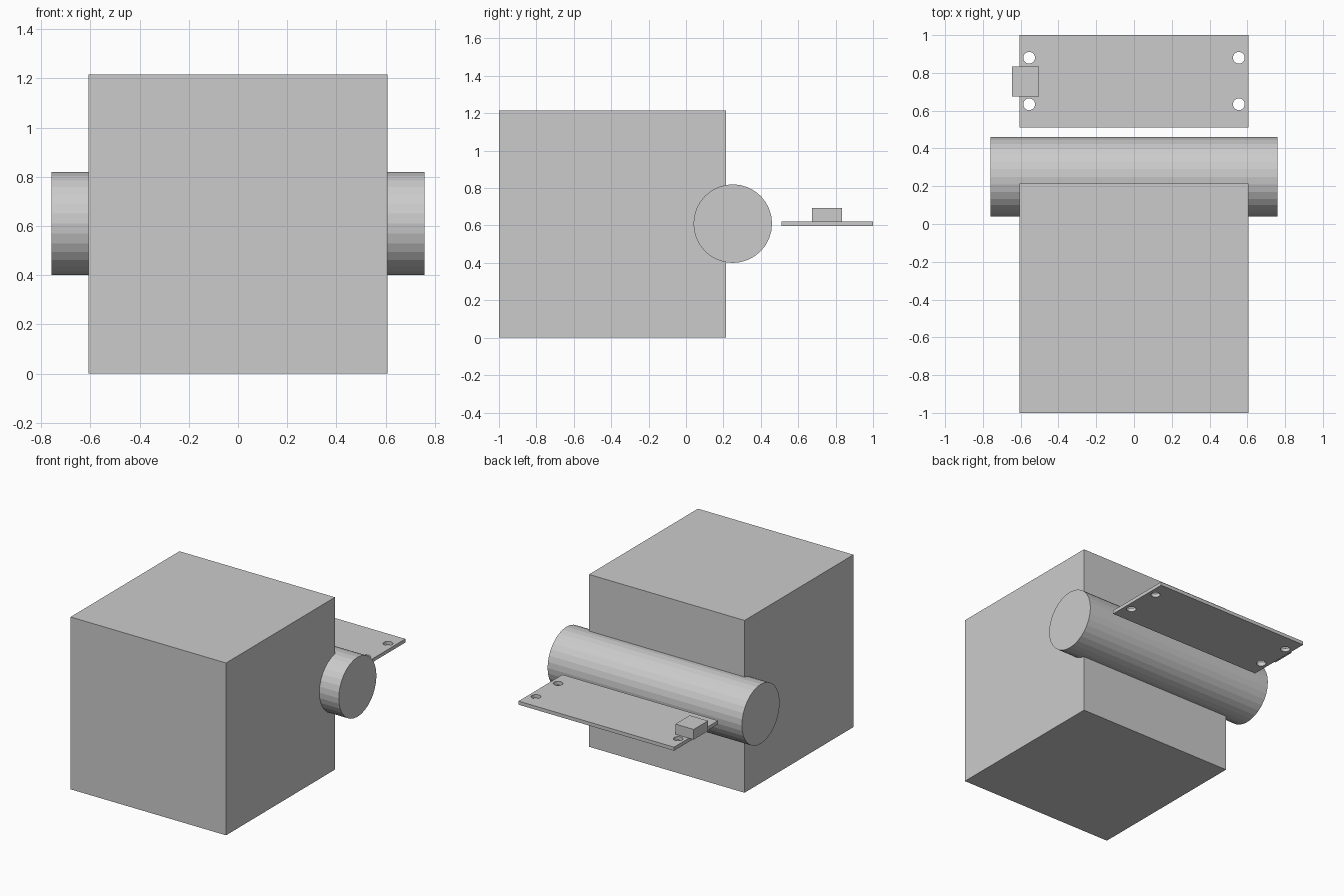
import bpy, bmesh, math
from mathutils import Matrix, Vector

if "Cube" in bpy.data.objects:
    bpy.data.objects.remove(bpy.data.objects["Cube"])

grey = bpy.data.materials.new("plain grey")
grey.diffuse_color = (0.6, 0.6, 0.6, 1)
grey.use_nodes = True
grey.node_tree.nodes["Principled BSDF"].inputs["Base Color"].default_value = grey.diffuse_color


def finish(name, bm):
    """Turn a bmesh into a named, flat-shaded grey object."""
    mesh = bpy.data.meshes.new(name)
    bm.to_mesh(mesh)
    bm.free()
    mesh.materials.append(grey)
    obj = bpy.data.objects.new(name, mesh)
    bpy.context.collection.objects.link(obj)
    return obj


def box(name, low, high):
    low, high = Vector(low), Vector(high)
    bm = bmesh.new()
    bmesh.ops.create_cube(bm, size=1, matrix=Matrix.Translation((low + high) / 2)
                          @ Matrix.Diagonal((*(high - low), 1)))
    return finish(name, bm)


def add_cylinder(bm, centre, radius, depth, sides, turn=Matrix()):
    bmesh.ops.create_cone(bm, cap_ends=True, segments=sides, radius1=radius,
                          radius2=radius, depth=depth,
                          matrix=Matrix.Translation(centre) @ turn)


# Large cube body
box("main_block", (-0.607, -1, 0), (0.607, 0.214, 1.216))

# Cylinder lying across the back of the block
bm = bmesh.new()
add_cylinder(bm, (0, 0.25, 0.61), 0.21, 1.517, 32, Matrix.Rotation(math.pi / 2, 4, 'Y'))
finish("cross_cylinder", bm)

# Thin board with four mounting holes
board = box("circuit_board", (-0.607, 0.51, 0.597), (0.607, 1, 0.622))
bm = bmesh.new()
for x in (-0.555, 0.555):
    for y in (0.634, 0.88):
        add_cylinder(bm, (x, y, 0.61), 0.031, 0.2, 32)
cutter = finish("hole_cutter", bm)
cutter.hide_render = True
cutter.hide_viewport = True
cut = board.modifiers.new("mounting_holes", 'BOOLEAN')
cut.operation = 'DIFFERENCE'
cut.solver = 'EXACT'
cut.object = cutter

# Socket overhanging the left end of the board
box("board_socket", (-0.645, 0.675, 0.622), (-0.502, 0.835, 0.694))
